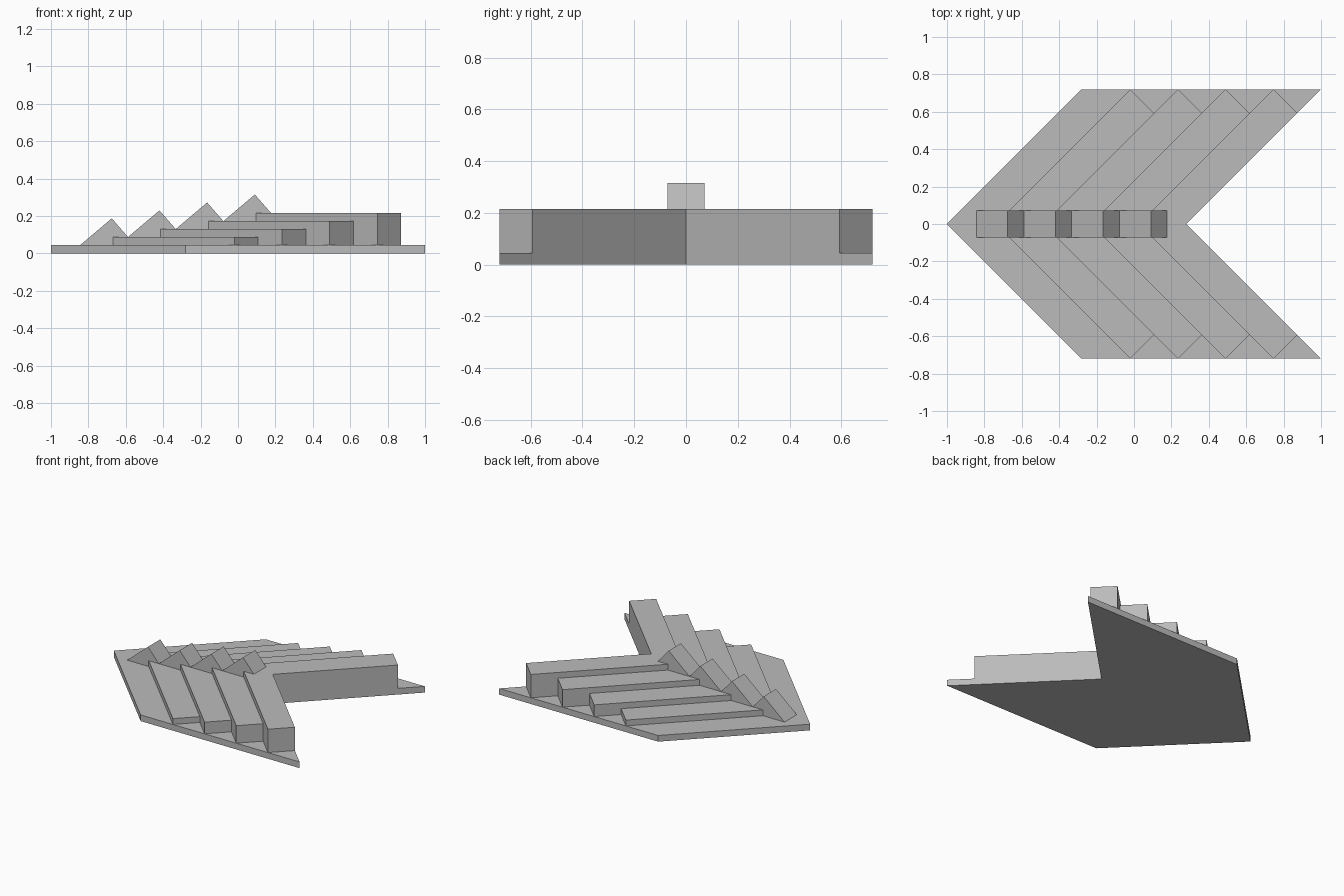
import bpy

cube = bpy.data.objects.get("Cube")
if cube:
    bpy.data.objects.remove(cube, do_unlink=True)

# Single grey finish
grey = bpy.data.materials.new("plain grey")
grey.use_nodes = True
colour = (0.5, 0.5, 0.5, 1)
grey.diffuse_color = colour
grey.node_tree.nodes["Principled BSDF"].inputs["Base Color"].default_value = colour


def extrude(name, profile, offset):
    """Prism from a closed profile of 3D points, swept along offset."""
    n = len(profile)
    verts = list(profile) + [tuple(a + b for a, b in zip(p, offset)) for p in profile]
    faces = [tuple(range(n))[::-1], tuple(range(n, 2 * n))]
    faces += [(i, (i + 1) % n, n + (i + 1) % n, n + i) for i in range(n)]
    mesh = bpy.data.meshes.new(name)
    mesh.from_pydata(verts, [], faces)
    mesh.materials.append(grey)
    obj = bpy.data.objects.new(name, mesh)
    bpy.context.collection.objects.link(obj)
    return obj


def chevron(name, half, z0, z1):
    """Arrow shape pointing to -x; half runs from the tip to the notch."""
    outline = half + [(x, -y) for x, y in half[-2:0:-1]]
    outline = outline[::-1]
    return extrude(name, [(x, y, z0) for x, y in outline], (0, 0, z1 - z0))


SPAN = 0.72      # half width of the arrow
BASE = 0.045     # base plate thickness
PITCH = 0.255    # spacing of the bars
RISE = 0.0425    # height gained by each bar

# Base plate
chevron("base_plate", [(-1, 0), (SPAN - 1, SPAN), (1, SPAN), (1 - SPAN, 0)], 0, BASE)

for i in range(4):
    # Stepped bar with square-cut ends
    tip = -0.74 + PITCH * i
    end = tip + SPAN
    half = [(tip, 0), (end, SPAN),
            (end + PITCH / 2, SPAN - PITCH / 2), (tip + PITCH, 0)]
    chevron(f"bar_{i + 1}", half, BASE, BASE + RISE * (i + 1))

    # Tilted ridge block on the centre line
    x, z = -0.843 + PITCH * i, BASE + RISE * i
    ridge = [(x, z), (x + 0.168, z + 0.142), (x + PITCH, z + RISE), (x + PITCH, z)]
    extrude(f"ridge_block_{i + 1}", [(px, 0.071, pz) for px, pz in ridge][::-1],
            (0, -0.142, 0))

# Consistent outward normals
import bmesh
for obj in bpy.context.collection.objects:
    if obj.type == "MESH" and obj.name.startswith(("base", "bar", "ridge")):
        bm = bmesh.new()
        bm.from_mesh(obj.data)
        bmesh.ops.recalc_face_normals(bm, faces=bm.faces)
        bm.to_mesh(obj.data)
        bm.free()
